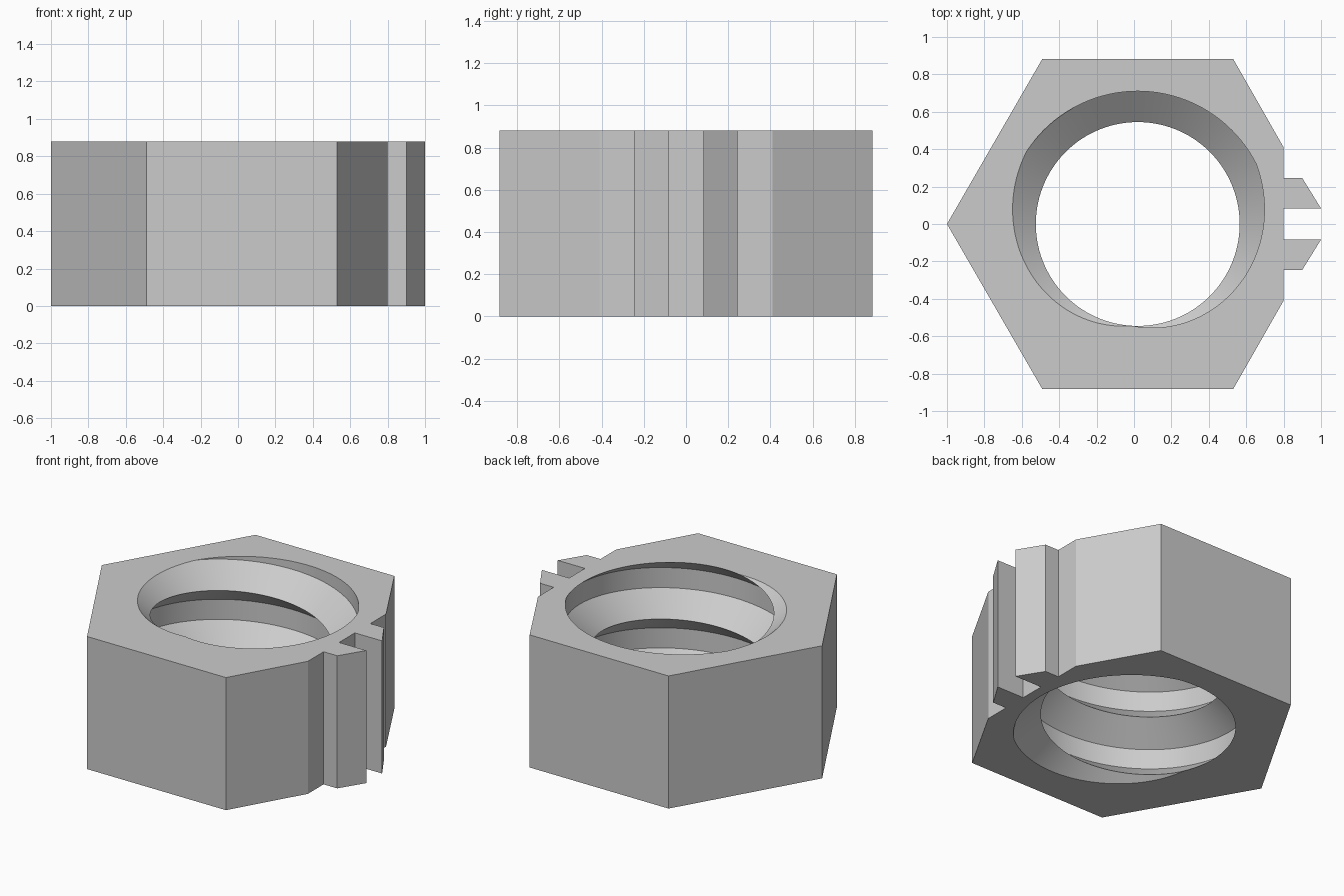
import bpy, bmesh, math
from mathutils import Vector

cube = bpy.data.objects.get("Cube")
if cube:
    bpy.data.objects.remove(cube, do_unlink=True)

HEIGHT, CENTRE_X = 0.88, 0.02
MINOR, MAJOR, PITCH = 0.545, 0.71, 0.4
STEPS = 120                          # segments per turn of the thread
START = math.radians(-93)            # angle where a crest meets the top

steel = bpy.data.materials.new("grey steel")
steel.use_nodes = True
grey = (0.6, 0.6, 0.6, 1)
steel.diffuse_color = grey
steel.node_tree.nodes["Principled BSDF"].inputs["Base Color"].default_value = grey

bm = bmesh.new()

# Internal right-handed thread: sharp crest, sloping flanks, flat root
profile = [(0, MINOR), (1 / 3, MAJOR), (2 / 3, MAJOR), (1, MINOR)]
rows = []
for i in range(-4 * STEPS, STEPS + 1):
    turn = i / STEPS
    a = START + turn * math.tau
    rows.append([bm.verts.new((CENTRE_X + r * math.cos(a), r * math.sin(a),
                               HEIGHT + PITCH * (turn + t)))
                 for t, r in profile])
for low, high in zip(rows, rows[1:]):
    for j in range(3):
        bm.faces.new((low[j], high[j], high[j + 1], low[j + 1]))
bmesh.ops.remove_doubles(bm, verts=bm.verts[:], dist=0.0001)

# Trim the thread flush with both end faces
for z, up in ((0, -1), (HEIGHT, 1)):
    bmesh.ops.bisect_plane(bm, geom=bm.verts[:] + bm.edges[:] + bm.faces[:],
                           dist=1e-5, plane_co=(0, 0, z), plane_no=(0, 0, up),
                           clear_outer=True)

# Outer wall: hexagon with one corner cut off and two hooked prongs
half = [(-0.49, 0.883), (0.53, 0.883), (0.80, 0.41), (0.80, 0.245),
        (0.90, 0.245), (1.0, 0.083), (0.80, 0.083)]
outline = [(-1, 0)] + half + [(x, -y) for x, y in reversed(half)]
bottom = [bm.verts.new((x, y, 0)) for x, y in outline]
top = [bm.verts.new((x, y, HEIGHT)) for x, y in outline]
for i in range(len(outline)):
    bm.faces.new((bottom[i - 1], bottom[i], top[i], top[i - 1]))

# End faces between the outline and the bore
for z, up in ((0, -1), (HEIGHT, 1)):
    rim = [e for e in bm.edges if e.is_boundary
           and all(abs(v.co.z - z) < 1e-4 for v in e.verts)]
    bmesh.ops.triangle_fill(bm, edges=rim, use_beauty=True,
                            normal=Vector((0, 0, up)))
bmesh.ops.recalc_face_normals(bm, faces=bm.faces[:])

mesh = bpy.data.meshes.new("threaded_nut")
bm.to_mesh(mesh)
bm.free()
mesh.materials.append(steel)
nut = bpy.data.objects.new("threaded_nut", mesh)
bpy.context.collection.objects.link(nut)
bpy.context.view_layer.objects.active = nut
nut.select_set(True)
bpy.ops.object.shade_smooth_by_angle(angle=math.radians(25))
